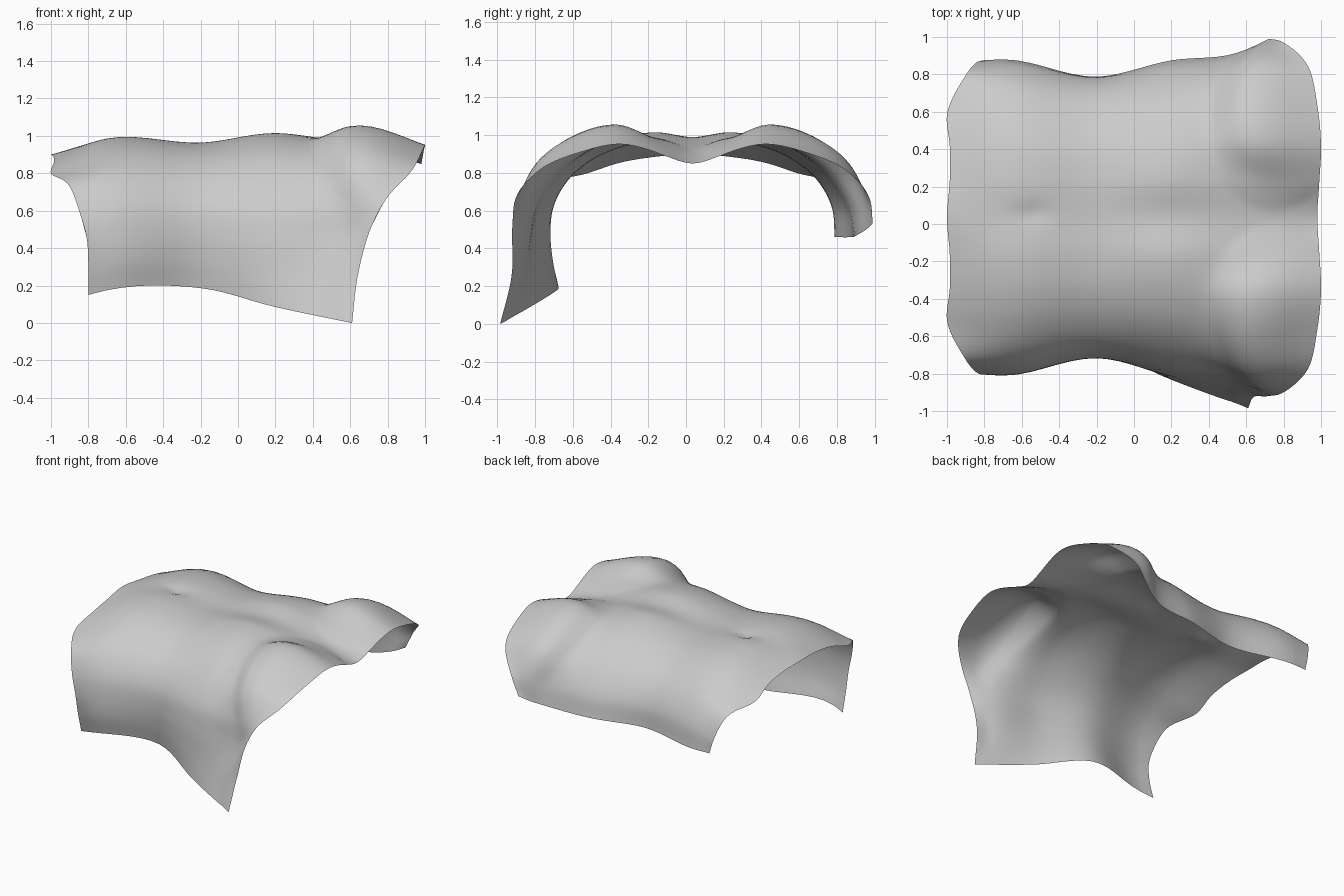
import bpy, math
from mathutils import Vector

if "Cube" in bpy.data.objects:
    bpy.data.objects.remove(bpy.data.objects["Cube"])

MID = 0.035    # symmetry line in y
STEPS = 7      # smooth steps between profile points

# Cross-sections from centre line down the flank: (distance from centre, height)
left_rim = [(0, .9), (.2, .885), (.38, .855), (.55, .8), (.76, .73), (.83, .57), (.84, .46), (.82, .3), (.78, .15)]
hips = [(0, .98), (.2, .985), (.4, .955), (.57, .89), (.74, .77), (.825, .61), (.845, .46), (.835, .32), (.8, .175)]
waist = [(0, .96), (.2, .963), (.38, .935), (.53, .87), (.665, .755), (.74, .61), (.753, .46), (.74, .33), (.71, .185)]
ribs = [(0, .99), (.2, 1.015), (.4, .98), (.57, .9), (.72, .76), (.81, .61), (.84, .46), (.855, .26), (.868, .085)]
under_chest = [(0, .95), (.2, .98), (.4, .98), (.6, .9), (.77, .765), (.86, .62), (.88, .475), (.92, .24), (.965, .03)]
chest = [(0, .9), (.19, .955), (.4, 1.025), (.64, .96), (.82, .83), (.915, .65), (.92, .5), (.945, .26), (.995, .012)]
right_rim = [(0, .85), (.18, .9), (.38, .935), (.6, .89), (.81, .81), (.94, .66), (.955, .53), (.96, .25), (1.02, 0)]

# x along the curved rims and the curved chest crease, per profile point
left_x = [-1, -.985, -.985, -1, -.9, -.84, -.81, -.8, -.8]
crease_x = [.58, .5, .42, .41, .46, .55, .55, .49, .46]
chest_x = [.8, .71, .6, .57, .6, .67, .65, .57, .55]
right_x = [.98, .99, 1, .98, .93, .79, .72, .64, .61]


def station(profile, x):
    """Full cross-section, long on the front flank and shorter at the back."""
    xs = x if isinstance(x, list) else [x] * 9
    pts = [Vector((xs[i], d, z)) for i, (d, z) in enumerate(profile)]
    front = [Vector((p.x, -p.y, p.z)) for p in pts[:0:-1]]
    return front + pts[:7]


def smooth(points):
    """Catmull-Rom curve through unevenly spaced points."""
    ext = [2 * points[0] - points[1]] + points + [2 * points[-1] - points[-2]]
    out = []
    for i in range(1, len(ext) - 2):
        a, b, c, d = ext[i - 1:i + 3]
        l0, l1, l2 = (b - a).length, (c - b).length, (d - c).length
        m1 = ((b - a) * (l1 / l0) + (c - b) * (l0 / l1)) * (l1 / (l0 + l1))
        m2 = ((c - b) * (l2 / l1) + (d - c) * (l1 / l2)) * (l1 / (l1 + l2))
        for k in range(STEPS):
            t = k / STEPS
            out.append(b * (2*t**3 - 3*t**2 + 1) + m1 * (t**3 - 2*t**2 + t)
                       + c * (3*t**2 - 2*t**3) + m2 * (t**3 - t**2))
    return out + [points[-1].copy()]


def sculpt(p):
    """Chest domes with a defined lower crease, and the navel dent."""
    r2 = ((p.x - .75) / .34) ** 2 + ((abs(p.y) - .47) / .43) ** 2
    if r2 < 1 and p.z > .6:
        p.z += .032 * (1 - r2) ** .7 * min(1, (p.z - .6) / .2)
    p.z -= .025 * math.exp(-((p.x + .55) ** 2 + (p.y - .02) ** 2) / .003)
    p.y += MID
    return p


# Torso shell: loft the sections in both directions
stations = [station(left_rim, left_x), station(hips, -.7), station(waist, -.19),
            station(ribs, .2), station(under_chest, crease_x),
            station(chest, chest_x), station(right_rim, right_x)]
lengthwise = [smooth(list(line)) for line in zip(*stations)]
grid = [smooth(list(line)) for line in zip(*lengthwise)]
n = len(grid[0])
verts = [sculpt(p) for row in grid for p in row]
faces = [(i * n + j, (i + 1) * n + j, (i + 1) * n + j + 1, i * n + j + 1)
         for i in range(len(grid) - 1) for j in range(n - 1)]
mesh = bpy.data.meshes.new("torso_shell")
mesh.from_pydata(verts, [], faces)
mesh.update()
torso = bpy.data.objects.new("torso_shell", mesh)
bpy.context.collection.objects.link(torso)
for poly in mesh.polygons:
    poly.use_smooth = True
# Rest on the ground
low = min(v.co.z for v in mesh.vertices)
for v in mesh.vertices:
    v.co.z -= low
